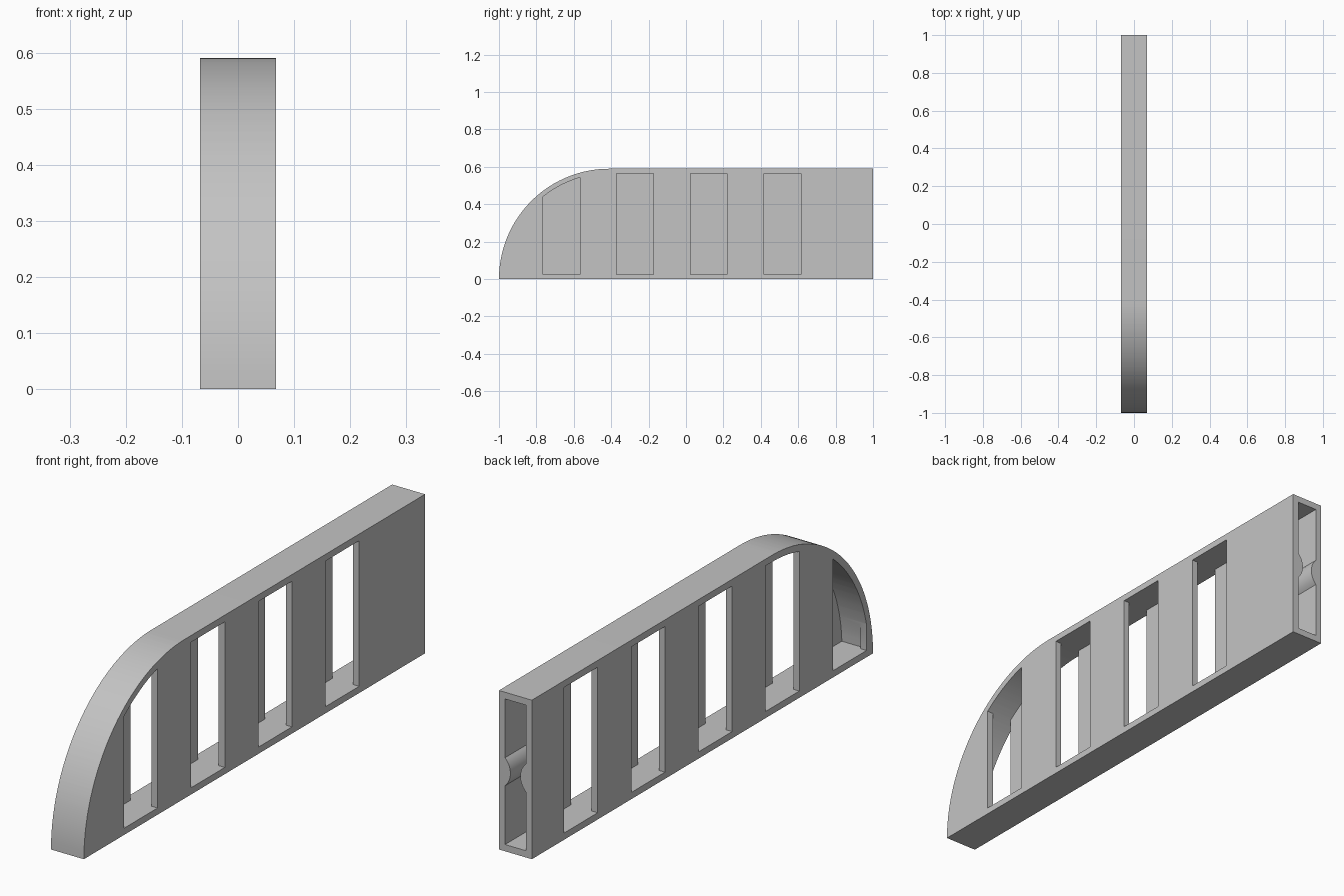
import bpy, bmesh, math

if "Cube" in bpy.data.objects:
    bpy.data.objects.remove(bpy.data.objects["Cube"])

W, H, T = 0.0675, 0.59, 0.025      # half width, height, wall thickness
YC, R = -1 + H, H                  # centre and radius of the rounded nose
SLOT = 0.197                       # slot width, slots alternate between sides

gray = bpy.data.materials.new("light gray")
gray.diffuse_color = (0.55, 0.55, 0.55, 1)
gray.use_nodes = True
gray.node_tree.nodes["Principled BSDF"].inputs["Base Color"].default_value = gray.diffuse_color


def arc_z(y, r):
    """Height of the roof line of radius r at position y."""
    return r if y >= YC else math.sqrt(max(0.0, r * r - (y - YC) ** 2))


def finish(bm, name):
    bmesh.ops.remove_doubles(bm, verts=bm.verts, dist=1e-5)
    bmesh.ops.dissolve_degenerate(bm, edges=bm.edges, dist=1e-5)
    bmesh.ops.recalc_face_normals(bm, faces=bm.faces)
    bmesh.ops.dissolve_limit(bm, angle_limit=math.radians(0.2),
                             verts=bm.verts, edges=bm.edges)
    me = bpy.data.meshes.new(name)
    bm.to_mesh(me)
    bm.free()
    me.materials.append(gray)
    ob = bpy.data.objects.new(name, me)
    bpy.context.collection.objects.link(ob)
    bpy.context.view_layer.objects.active = ob
    ob.select_set(True)
    bpy.ops.object.shade_smooth_by_angle(angle=math.radians(30))
    ob.select_set(False)
    return ob


# Slot spans along the length for each side
right_slots = [(-0.765 + i * 2 * SLOT, -0.765 + (2 * i + 1) * SLOT) for i in range(4)]
left_slots = [(a - SLOT, a) for a, b in right_slots] + [(right_slots[3][1], right_slots[3][1] + SLOT)]

# Stations along the length: nose arcs, slot edges and the open end
ys = {1.0, YC}
ri = R - T
a0 = math.asin(T / ri)
N = 30
for i in range(N + 1):
    ys.add(round(YC - R * math.cos(math.pi / 2 * i / N), 5))
    ys.add(round(YC - ri * math.cos(a0 + (math.pi / 2 - a0) * i / N), 5))
for s in right_slots + left_slots:
    ys.update(round(v, 5) for v in s)
ys = sorted(ys)
nose_inner = YC - ri * math.cos(a0)
xs = [-W, -W + T, W - T, W]


def levels(y):
    top = arc_z(y, R)
    low = min(T, top)
    return [0.0, low, max(low, arc_z(y, ri)), top]


def filled(i, j, k):
    """Is cell i (across), j (along), k (up) solid?"""
    if not (0 <= i < 3 and 0 <= j < len(ys) - 1 and 0 <= k < 3):
        return False
    if k != 1:
        return True
    m = (ys[j] + ys[j + 1]) / 2
    if m < nose_inner:
        return True
    if i == 1:
        return False
    return not any(a < m < b for a, b in (left_slots if i == 0 else right_slots))


# Hollow body: keep only the faces between solid and empty cells
bm = bmesh.new()
grid = [[[bm.verts.new((x, y, z)) for z in levels(y)] for y in ys] for x in xs]
for i in range(3):
    for j in range(len(ys) - 1):
        for k in range(3):
            if not filled(i, j, k):
                continue
            for ax in range(3):
                u, v = [a for a in range(3) if a != ax]
                for d in (0, 1):
                    n = [i, j, k]
                    n[ax] += 2 * d - 1
                    if filled(*n):
                        continue
                    face = []
                    for du, dv in ((0, 0), (1, 0), (1, 1), (0, 1)):
                        c = [i, j, k]
                        c[ax] += d
                        c[u] += du
                        c[v] += dv
                        face.append(grid[c[0]][c[1]][c[2]])
                    bm.faces.new(face)
bmesh.ops.delete(bm, geom=[v for v in bm.verts if not v.link_faces], context='VERTS')
finish(bm, "hollow_body")

# Rounded grip ridges on the inner walls by the open end
half, out = 0.052, 0.022
r = (half * half + out * out) / (2 * out)
sweep = math.asin(half / r)
for side, name in ((-1, "left_ridge"), (1, "right_ridge")):
    bm = bmesh.new()
    ends = []
    for y in (0.81, 1.0):
        ring = []
        for i in range(17):
            a = -sweep + 2 * sweep * i / 16
            ring.append(bm.verts.new((side * (W - T - out + r - r * math.cos(a)), y,
                                      H / 2 + r * math.sin(a))))
        bm.faces.new(ring)
        ends.append(ring)
    for i in range(17):
        n = (i + 1) % 17
        bm.faces.new((ends[0][i], ends[0][n], ends[1][n], ends[1][i]))
    finish(bm, name)
